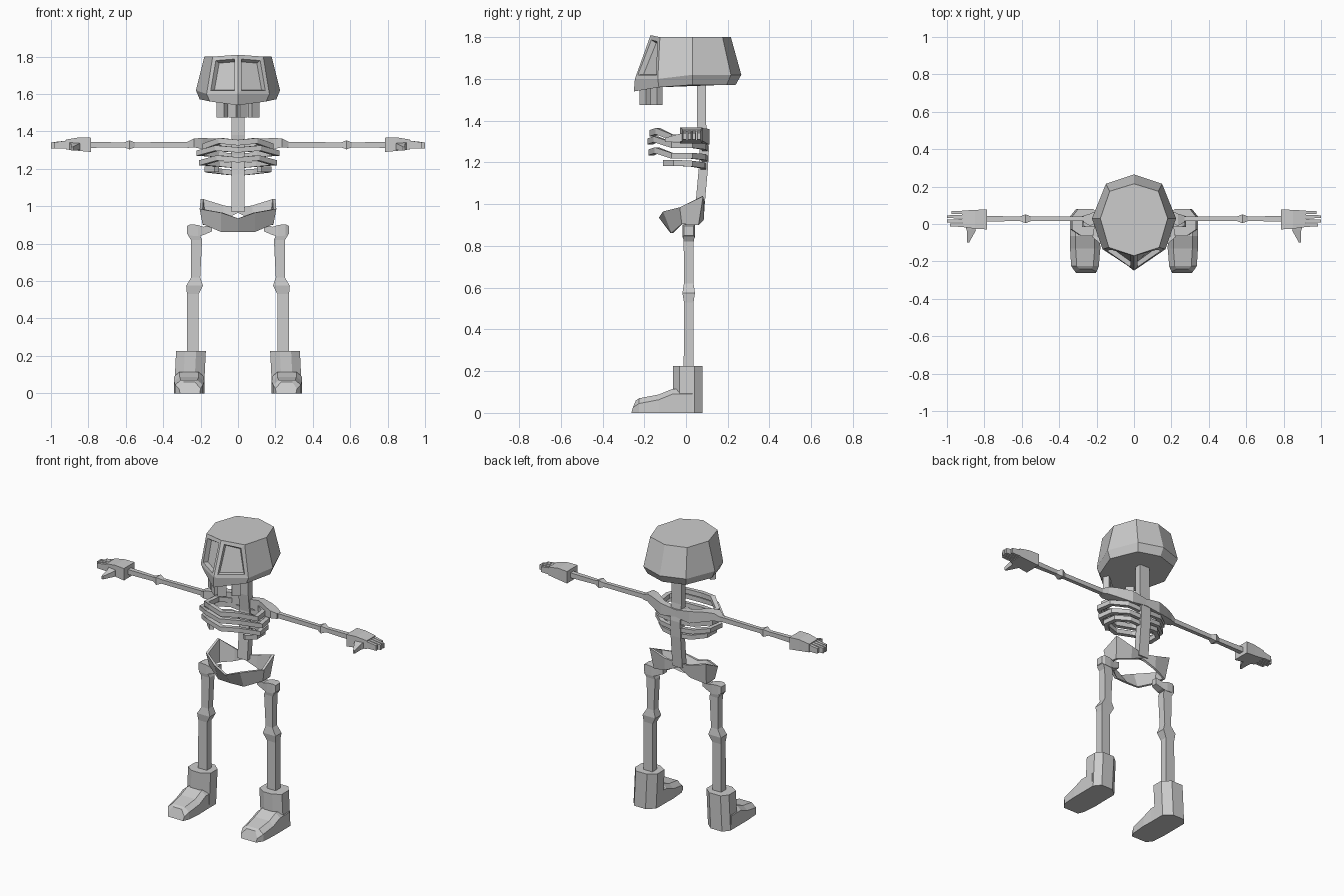
import bpy, bmesh
from mathutils import Vector as V

if "Cube" in bpy.data.objects:
    bpy.data.objects.remove(bpy.data.objects["Cube"])

bone = bpy.data.materials.new("bone_grey")
bone.diffuse_color = (0.6, 0.6, 0.6, 1)
bone.use_nodes = True
bone.node_tree.nodes["Principled BSDF"].inputs["Base Color"].default_value = bone.diffuse_color


def finish(name, bm, mirror=False):
    bmesh.ops.recalc_face_normals(bm, faces=bm.faces)
    me = bpy.data.meshes.new(name)
    bm.to_mesh(me)
    bm.free()
    me.materials.append(bone)
    ob = bpy.data.objects.new(name, me)
    bpy.context.collection.objects.link(ob)
    if mirror:
        ob.modifiers.new("mirror", 'MIRROR').use_clip = False
    return ob


def loft(rings, cap=True, loop=False, bm=None):
    """Skin closed rings of points."""
    bm = bm or bmesh.new()
    vs = [[bm.verts.new(p) for p in r] for r in rings]
    n = len(vs[0])
    pairs = list(zip(vs, vs[1:])) + ([(vs[-1], vs[0])] if loop else [])
    for a, b in pairs:
        for i in range(n):
            j = (i + 1) % n
            bm.faces.new((a[i], a[j], b[j], b[i]))
    if cap and not loop:
        bm.faces.new(vs[0])
        bm.faces.new(vs[-1])
    return bm


def bar(axis, sections, bm=None):
    """Square bar; sections are (x, y, z, half_a, half_b)."""
    rings = []
    for x, y, z, a, b in sections:
        c = V((x, y, z))
        u, w = {'x': ((0, 1, 0), (0, 0, 1)), 'y': ((1, 0, 0), (0, 0, 1)),
                'z': ((1, 0, 0), (0, 1, 0))}[axis]
        u, w = V(u) * a, V(w) * b
        rings.append([c - u - w, c + u - w, c + u + w, c - u + w])
    return loft(rings, bm=bm)


def both(half):
    """Complete a half outline that runs from front centre to back centre."""
    rest = [(-x, y, z) for x, y, z in reversed(half) if x > 1e-4]
    return list(half) + rest


def band(name, top, bot, t, closed=True, cy=-0.03):
    """Curved strip of thickness t between two half outlines."""
    def inner(p):
        d = V((p[0], p[1] - cy, 0))
        return V(p) - d.normalized() * t
    if closed:
        tops, bots = both(top), both(bot)
    else:
        flip = lambda h: [(-x, y, z) for x, y, z in h]
        tops = list(top) + flip(top)[-2::-1]
        bots = list(bot) + flip(bot)[-2::-1]
    rings = [[a, b, inner(b), inner(a)] for a, b in zip(tops, bots)]
    return finish(name, loft(rings, loop=closed))


# skull with recessed eye sockets
crown = [(0, -.17, 1.81), (.135, -.125, 1.80), (.18, .03, 1.80), (.13, .175, 1.80), (0, .215, 1.80)]
brow = [(0, -.245, 1.60), (.168, -.135, 1.60), (.225, .03, 1.62), (.15, .215, 1.62), (0, .265, 1.62)]
jaw = [(0, -.25, 1.54), (.15, -.13, 1.56), (.205, .03, 1.572), (.135, .195, 1.572), (0, .238, 1.572)]
bm = loft([both(r) for r in (jaw, brow, crown)])
eyes = []
for f in bm.faces:
    c = f.calc_center_median()
    if c.y < -.12 and 1.65 < c.z < 1.78:
        eyes.append(f)
bmesh.ops.recalc_face_normals(bm, faces=bm.faces)
bmesh.ops.inset_individual(bm, faces=eyes, thickness=.03)
bmesh.ops.inset_individual(bm, faces=eyes, thickness=.012, depth=-.025)
finish("skull", bm)

# teeth, two on each side following the jaw
bm = bmesh.new()
along, inward = V((.8, .6, 0)), V((-.6, .8, 0))
for start, width in ((V((.012, -.222, 0)), .05), (V((.075, -.170, 0)), .05)):
    foot = [start, start + along * width, start + along * width + inward * .035, start + inward * .035]
    loft([[p + V((0, 0, z)) for p in foot] for z in (1.475, 1.57)], bm=bm)
finish("teeth", bm, True)

# spine
finish("spine", bar('z', [(0, .065, .97, .035, .022), (0, .083, 1.17, .035, .022),
                          (0, .088, 1.27, .035, .022), (0, .075, 1.38, .035, .022),
                          (0, .075, 1.58, .035, .022)]))

# ribs: (half width, front y, front z, back z, height)
for i, (w, fy, fz, bz, h) in enumerate(((.19, -.175, 1.365, 1.325, .03),
                                        (.222, -.185, 1.325, 1.29, .028),
                                        (.208, -.18, 1.272, 1.24, .028))):
    mid = (fz + bz) / 2 - .01
    top = [(0, fy, fz - .01), (w * .55, fy + .03, fz), (w, -.07, mid),
           (w * .93, .03, mid), (w * .55, .095, bz), (0, .105, bz - .01)]
    band("rib_%d" % (i + 1), top, [(x, y, z - h) for x, y, z in top], .028)
top = [(.125, -.11, 1.212), (.178, -.06, 1.212), (.172, .03, 1.208), (.1, .09, 1.2), (0, .1, 1.19)]
band("rib_4", top, [(x, y, z - .028) for x, y, z in top], .028, closed=False)

# shoulder blades running out to the arm joints
rings = []
for x, y0, y1, z0, z1 in ((0, .075, .11, 1.30, 1.345), (.1, .07, .112, 1.285, 1.36),
                          (.19, .01, .075, 1.305, 1.365), (.235, -.01, .055, 1.315, 1.362),
                          (.27, .01, .045, 1.312, 1.345)):
    rings.append([(x, y0, z0), (x, y1, z0), (x, y1, z1), (x, y0, z1)])
finish("shoulder", loft(rings), True)

# arms with elbow
finish("arm", bar('x', [(.25, .028, 1.33, .013, .015), (.55, .028, 1.328, .012, .013),
                        (.58, .028, 1.328, .024, .024), (.61, .028, 1.328, .012, .013),
                        (.80, .028, 1.328, .015, .016)]), True)

# hands: palm, four fingers and thumb
bm = bar('x', [(.785, .025, 1.328, .054, .038), (.85, .025, 1.332, .05, .036),
               (.92, .028, 1.33, .044, .026)])
for k, tip in enumerate((.985, 1.0, 1.0, .975)):
    y = -.006 + k * .0225
    bar('x', [(.91, y, 1.33, .0095, .022), (tip, y, 1.325, .0075, .016)], bm)
bar('y', [(.875, -.01, 1.322, .028, .02), (.87, -.035, 1.318, .024, .018),
          (.887, -.10, 1.308, .005, .01)], bm)
finish("hand", bm, True)

# pelvis bowl, open through the middle
top = [(0, -.13, .935), (.09, -.11, .965), (.205, -.03, .985), (.2, .082, 1.038), (.09, .09, 1.005), (0, .08, .99)]
bot = [(0, -.075, .862), (.09, -.07, .862), (.19, -.02, .905), (.185, .06, .90), (.09, .085, .925), (0, .075, .965)]
band("pelvis", top, bot, .016, cy=0)

# legs with hip knob and knee
bm = bar('z', [(.235, .013, .845, .032, .028), (.222, .013, .82, .03, .024),
               (.226, .013, .62, .024, .023), (.232, .013, .575, .045, .03),
               (.242, .013, .53, .031, .023), (.243, .013, .20, .031, .024)])
bar('x', [(.14, .013, .885, .02, .02), (.185, .013, .868, .025, .022), (.215, .013, .87, .03, .03),
          (.255, .013, .873, .03, .03), (.272, .013, .873, .022, .022)], bm)
finish("leg", bm, True)

# boots: eight-sided shaft and tapering foot
outline = [(.23, -.062), (.29, -.062), (.337, -.03), (.337, .04),
           (.305, .08), (.225, .08), (.178, .04), (.178, -.03)]
bm = loft([[(x + dx, y, z) for x, y in outline] for z, dx in ((0, .005), (.225, -.006))])
rings = []
for y, x0, x1, h in ((.03, .182, .342, .115), (-.065, .182, .342, .115),
                     (-.13, .18, .342, .088), (-.225, .188, .336, .07)):
    m = .03
    rings.append([(x0, y, 0), (x1, y, 0), (x1, y, h - .025), (x1 - m, y, h), (x0 + m, y, h), (x0, y, h - .025)])
rings.append([(.205, -.262, 0), (.31, -.262, 0), (.315, -.255, .025),
              (.29, -.24, .06), (.23, -.24, .06), (.2, -.255, .025)])
loft(rings, bm=bm)
finish("boot", bm, True)
